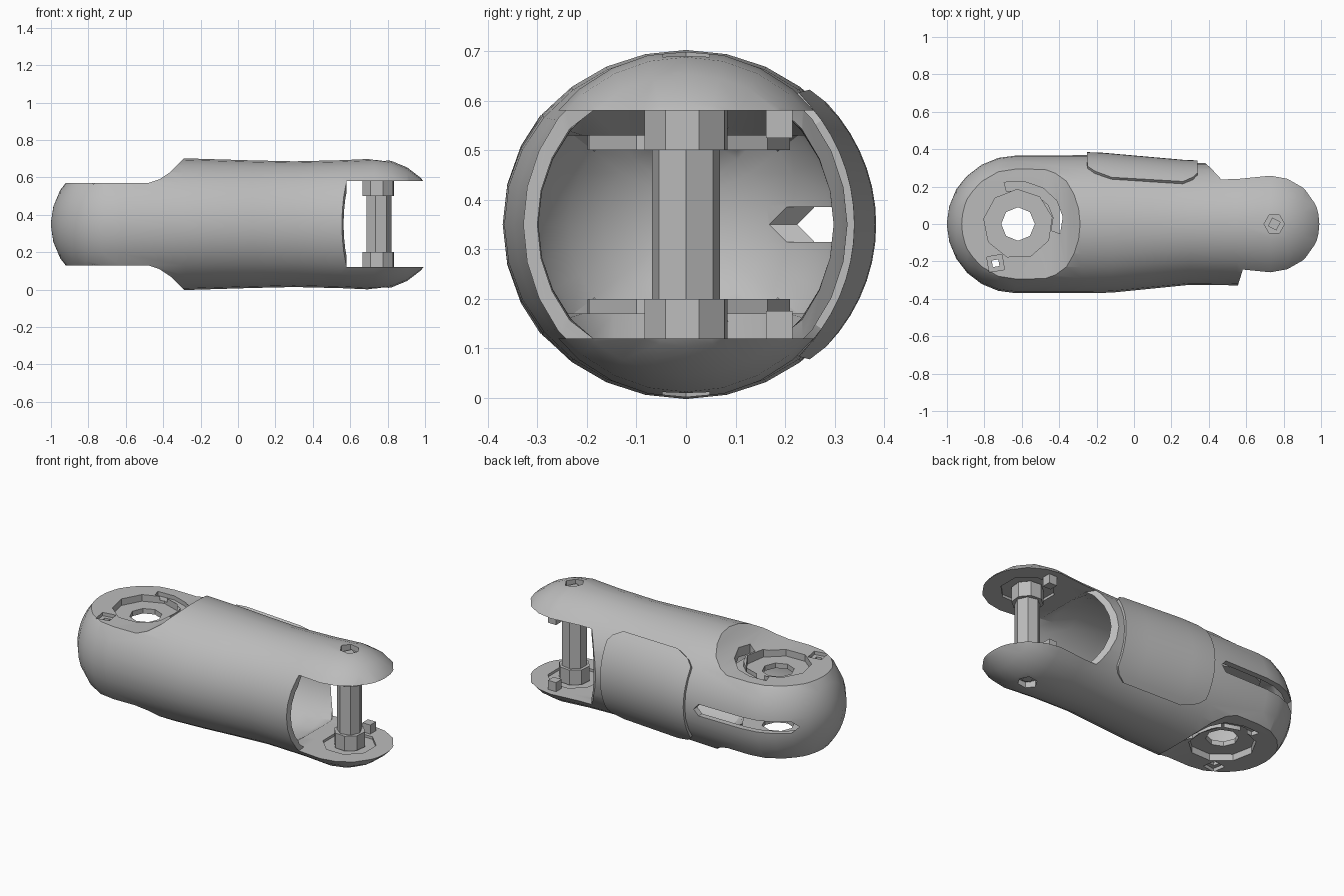
import bpy, bmesh, math
from math import sin, cos, pi, radians
from mathutils import Vector

if "Cube" in bpy.data.objects:
    bpy.data.objects.remove(bpy.data.objects["Cube"])

MID = 0.35  # height of the long axis

grey = bpy.data.materials.new("light_grey")
grey.use_nodes = True
grey.diffuse_color = (0.5, 0.5, 0.5, 1)
grey.node_tree.nodes["Principled BSDF"].inputs["Base Color"].default_value = (0.5, 0.5, 0.5, 1)


def finish(bm, name):
    bmesh.ops.recalc_face_normals(bm, faces=bm.faces)
    mesh = bpy.data.meshes.new(name)
    bm.to_mesh(mesh)
    bm.free()
    mesh.materials.append(grey)
    ob = bpy.data.objects.new(name, mesh)
    bpy.context.collection.objects.link(ob)
    return ob


def loft(name, stations, sides=28):
    """Closed skin through elliptical sections (x, half width, half height, clip)."""
    bm = bmesh.new()
    rings = []
    for x, ry, rz, clip in stations:
        ring = []
        for i in range(sides):
            a = 2 * pi * i / sides
            z = max(-clip, min(clip, rz * sin(a)))
            ring.append(bm.verts.new((x, ry * cos(a), MID + z)))
        rings.append(ring)
    for r, s in zip(rings, rings[1:]):
        for i in range(sides):
            j = (i + 1) % sides
            bm.faces.new((r[i], r[j], s[j], s[i]))
    bm.faces.new(rings[0])
    bm.faces.new(rings[-1])
    return finish(bm, name)


def prism(name, points, low, high, place):
    """Extrude a flat outline; place(u, v, w) gives the 3D point."""
    bm = bmesh.new()
    a, b = [[bm.verts.new(place(u, v, w)) for u, v in points] for w in (low, high)]
    bm.faces.new(a)
    bm.faces.new(b)
    for i in range(len(a)):
        j = (i + 1) % len(a)
        bm.faces.new((a[i], a[j], b[j], b[i]))
    return finish(bm, name)


def upright(u, v, w):
    return (u, v, w)


def sideways(u, v, w):
    return (u, w, v)


def polygon(x, y, r, sides, turn=0.0):
    return [(x + r * cos(turn + 2 * pi * i / sides), y + r * sin(turn + 2 * pi * i / sides))
            for i in range(sides)]


def column(name, x, y, r, low, high, sides=8, turn=0.0):
    return prism(name, polygon(x, y, r, sides, turn), low, high, upright)


def modify(ob, cutter, operation="DIFFERENCE"):
    mod = ob.modifiers.new("cut", "BOOLEAN")
    mod.operation = operation
    mod.solver = "EXACT"
    mod.object = cutter
    bpy.context.view_layer.objects.active = ob
    bpy.ops.object.modifier_apply(modifier=mod.name)
    bpy.data.objects.remove(cutter)


def smooth(ob, angle=28):
    bpy.ops.object.select_all(action="DESELECT")
    ob.select_set(True)
    bpy.context.view_layer.objects.active = ob
    bpy.ops.object.shade_smooth_by_angle(angle=radians(angle))


def dome(cx, r_y, r_z, reach, side, angles, clip=1.0):
    return [(cx + side * reach * sin(radians(a)), r_y * cos(radians(a)),
             r_z * cos(radians(a)), clip) for a in angles]


# Arm housing: a waisted capsule
steps = [88, 75, 60, 45, 30, 15, 0]
outer = dome(-0.63, 0.37, 0.365, 0.37, -1, steps)
outer += [(-0.28, 0.37, 0.352, 1), (-0.12, 0.367, 0.347, 1), (0.08, 0.347, 0.341, 1),
          (0.3, 0.325, 0.336, 1), (0.55, 0.328, 0.342, 1)]
outer += dome(0.73, 0.345, 0.35, 0.35, 1, steps[::-1])
housing = loft("arm_housing", outer)

# Flats above and below the round joint, with a curved ramp
ramp = [(-1.2, 0.22), (-0.48, 0.22), (-0.42, 0.24), (-0.36, 0.28), (-0.31, 0.33),
        (-0.27, 0.37), (-0.27, 0.5), (-1.2, 0.5)]
for s in (1, -1):
    modify(housing, prism("flat_cutter", [(x, MID + s * z) for x, z in ramp], -0.6, 0.6, sideways))

# Hollow inside
inner = dome(-0.63, 0.335, 0.335, 0.335, -1, steps, 0.18)
inner += [(-0.42, 0.335, 0.32, 0.18), (-0.24, 0.335, 0.315, 0.31), (0.08, 0.315, 0.308, 0.3),
          (0.3, 0.298, 0.303, 0.3), (0.42, 0.298, 0.305, 0.28), (0.5, 0.3, 0.31, 0.23),
          (0.62, 0.3, 0.31, 0.23)]
modify(housing, loft("cavity_cutter", inner))

# Fork gap between the two end plates
gap = [(0.58, -0.25), (0.555, -0.33), (0.555, -0.5), (1.2, -0.5), (1.2, 0.5),
       (0.36, 0.5), (0.37, 0.335), (0.41, 0.30), (0.47, 0.235), (0.55, 0.1)]
modify(housing, prism("fork_cutter", gap, 0.12, 0.58, upright))

# Joint openings, curved recesses, screw holes, all on both faces
arc = [radians(a) for a in range(-20, 106, 25)]
hook = [(-0.63 + 0.25 * cos(a), 0.02 + 0.21 * sin(a)) for a in arc]
hook += [(-0.63 + 0.2 * cos(a), 0.02 + 0.16 * sin(a)) for a in reversed(arc)]
for s in (1, -1):
    def span(a, b):
        return sorted((MID + s * a, MID + s * b))
    modify(housing, column("bore_cutter", -0.62, 0, 0.185, *span(0.1, 0.4), 9, 0.2))
    modify(housing, prism("hook_cutter", hook, *span(0.195, 0.4), upright))
    modify(housing, column("screw_cutter", -0.74, -0.21, 0.058, *span(0.2, 0.4), 4, 0.95))
    modify(housing, column("screw_hole_cutter", -0.74, -0.21, 0.025, *span(0.1, 0.4), 4, 0.95))
    modify(housing, column("pin_cutter", 0.75, 0, 0.055, *span(0.31, 0.4), 6))
    modify(housing, column("recess_cutter", 0.75, 0, 0.15, *span(0.2, 0.245), 8, 0.4))

# Side slot round the back of the joint
slot = [(-0.92, MID), (-0.89, MID + 0.035), (-0.34, MID + 0.035), (-0.31, MID),
        (-0.34, MID - 0.035), (-0.89, MID - 0.035)]
modify(housing, prism("slot_cutter", slot, 0.12, 0.6, sideways))
smooth(housing)

# Bearing rings inside the joint
for s, name in ((1, "upper_bearing_ring"), (-1, "lower_bearing_ring")):
    low, high = sorted((MID + s * 0.15, MID + s * 0.18))
    ring = column(name, -0.62, 0, 0.21, low, high, 9, 0.2)
    modify(ring, column("ring_cutter", -0.62, 0, 0.09, low - 0.1, high + 0.1, 8))

# Fork pin with a hub at each end, and a stop tab on each plate
shaft = column("fork_pin", 0.75, 0, 0.07, 0.19, 0.51, 7)
for s, side in ((1, "upper"), (-1, "lower")):
    low, high = sorted((MID + s * 0.15, MID + s * 0.24))
    column(side + "_pin_hub", 0.75, 0, 0.088, low, high, 8, 0.3)
    low, high = sorted((MID + s * 0.175, MID + s * 0.235))
    column(side + "_stop_tab", 0.75, 0.188, 0.038, low, high, 4, pi / 4)
    low, high = sorted((MID + s * 0.305, MID + s * 0.322))
    screw = column(side + "_pin_screw", 0.75, 0, 0.036, low, high, 4, 0.3)

# Raised cover panel wrapped round the back
bm = bmesh.new()
rows, cols, half = 16, 8, radians(48.5)
grid = []
for i in range(rows + 1):
    t = -1 + 2 * i / rows
    inset = 0.13 * max(0, (abs(t) - 0.72) / 0.28) ** 2
    left, right = -0.25 + inset, 0.34 - 0.6 * inset
    line = []
    for j in range(cols + 1):
        x = left + (right - left) * j / cols
        k = max(0, min(1, (x + 0.2) / 0.5))
        ry, rz = 0.384 - 0.044 * k, 0.365 - 0.01 * k
        line.append(bm.verts.new((x, ry * cos(t * half), MID + rz * sin(t * half))))
    grid.append(line)
for a, b in zip(grid, grid[1:]):
    for j in range(cols):
        bm.faces.new((a[j], a[j + 1], b[j + 1], b[j]))
panel = finish(bm, "cover_panel")
if panel.data.polygons[0].normal.y < 0:
    panel.data.flip_normals()
solid = panel.modifiers.new("thickness", "SOLIDIFY")
solid.thickness = 0.03
solid.offset = -1
bpy.context.view_layer.objects.active = panel
bpy.ops.object.modifier_apply(modifier=solid.name)
smooth(panel)
